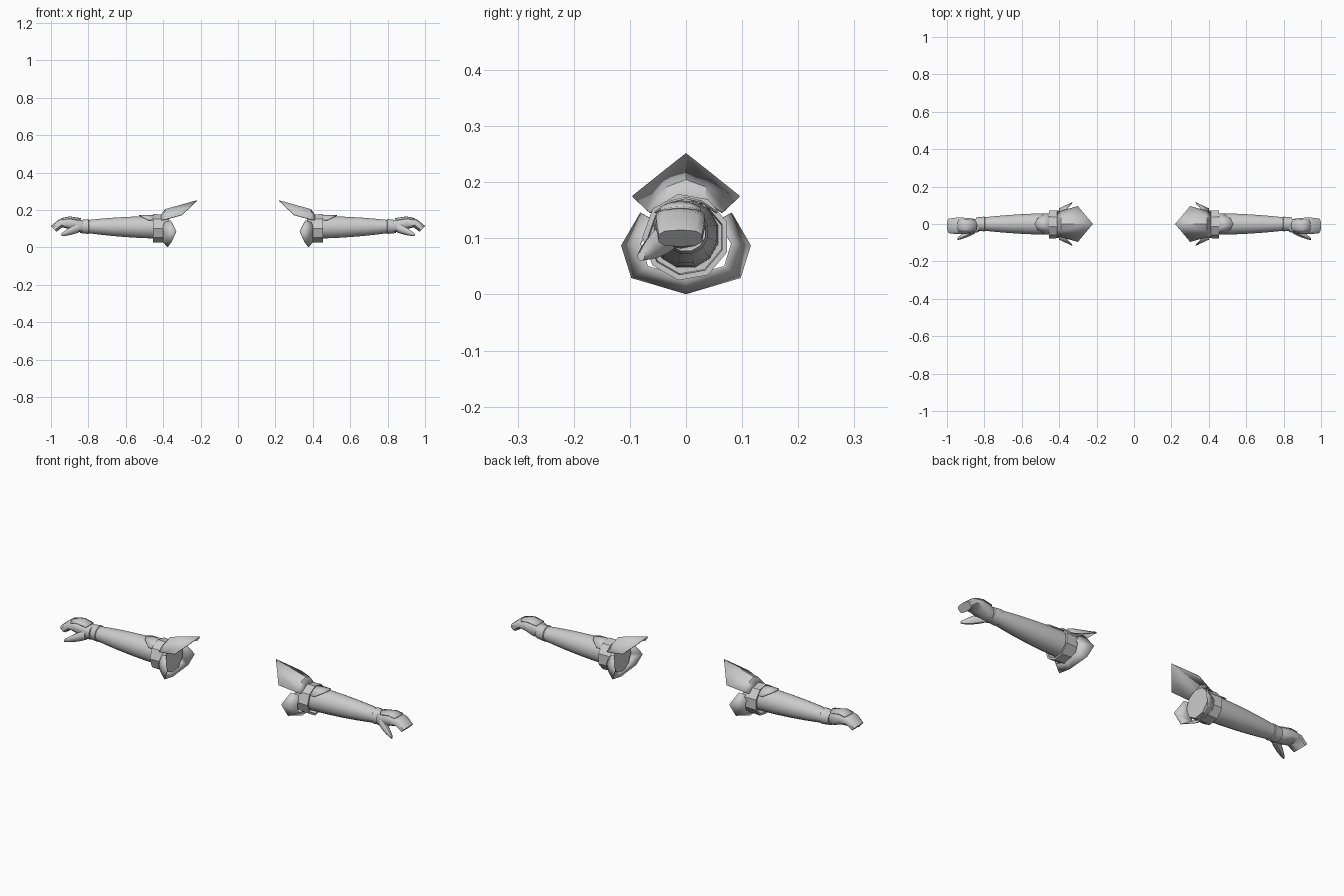
import bpy, math
from mathutils import Vector

if "Cube" in bpy.data.objects:
    bpy.data.objects.remove(bpy.data.objects["Cube"])

grey = bpy.data.materials.new("plain_grey")
grey.use_nodes = True
colour = (0.6, 0.6, 0.6, 1)
grey.diffuse_color = colour
grey.node_tree.nodes["Principled BSDF"].inputs["Base Color"].default_value = colour


def finish(name, rows, faces, angle):
    """Make one mesh for the left arm and mirror it to the right."""
    mesh = bpy.data.meshes.new(name)
    mesh.from_pydata([tuple(point) for row in rows for point in row], [], faces)
    mesh.materials.append(grey)
    part = bpy.data.objects.new(name, mesh)
    bpy.context.collection.objects.link(part)
    bpy.ops.object.select_all(action="DESELECT")
    part.select_set(True)
    bpy.context.view_layer.objects.active = part
    bpy.ops.object.mode_set(mode="EDIT")
    bpy.ops.mesh.select_all(action="SELECT")
    bpy.ops.mesh.normals_make_consistent(inside=False)
    bpy.ops.object.mode_set(mode="OBJECT")
    bpy.ops.object.shade_smooth_by_angle(angle=math.radians(angle))
    part.modifiers.new("other_arm", "MIRROR").use_axis[0] = True
    return part


def strips(rows, closed):
    """Quads between neighbouring rows of equal length."""
    count = len(rows[0])
    columns = count if closed else count - 1
    return [(row * count + i, row * count + (i + 1) % count,
             (row + 1) * count + (i + 1) % count, (row + 1) * count + i)
            for row in range(len(rows) - 1) for i in range(columns)]


def loft(name, rings, angle=50):
    """Closed tube through rings, capped at both ends."""
    count = len(rings[0])
    start = count * (len(rings) - 1)
    caps = [tuple(range(count)), tuple(range(start, start + count))]
    return finish(name, rings, strips(rings, True) + caps, angle)


def sheet(name, rows, angle=25):
    """Thin plate through open rows of points."""
    part = finish(name, rows, strips(rows, False), angle)
    solid = part.modifiers.new("thickness", "SOLIDIFY")
    solid.thickness = 0.004
    solid.offset = 0
    return part


def ring(x, y, z, width, height, sides=12, power=1, tilt=0):
    """Oval across the arm; power below one squares it, tilt leans it along x."""
    points = []
    for i in range(sides):
        turn = math.tau * (i + 0.5) / sides
        c, s = math.cos(turn), math.sin(turn)
        across = math.copysign(abs(c) ** power, c) * width
        up = math.copysign(abs(s) ** power, s) * height
        points.append(Vector((x + up * tilt, y + across, z + up)))
    return points


def arch(middle_x, edge_x, half_width, middle_z, edge_z, power=2):
    """Row across a plate, falling from its middle to both edges."""
    points = []
    for side in (-1, -0.5, 0, 0.5, 1):
        t = abs(side) ** power
        points.append(Vector((middle_x + (edge_x - middle_x) * t,
                              half_width * side,
                              middle_z + (edge_z - middle_z) * t)))
    return points


def steps(count):
    return [i / (count - 1) for i in range(count)]


# Forearm, tapering to the wrist
loft("forearm", [ring(0.4 + 0.42 * t, 0, 0.107 + 0.005 * t,
                      0.06 - 0.025 * t * t, 0.062 - 0.028 * t * t)
                 for t in steps(7)])

# Elbow cuff: faceted band with a recessed mouth around the forearm
loft("elbow_cuff", [ring(x, 0, 0.102, radius, radius, sides=9)
                    for x, radius in ((0.37, 0.074), (0.455, 0.078), (0.455, 0.068), (0.42, 0.066))],
     angle=20)

# Pointed upper elbow guard, stepping up from the cuff
sheet("upper_guard", [arch(0.41, 0.41, 0.065, 0.174, 0.146),
                      arch(0.39, 0.385, 0.07, 0.203, 0.15),
                      arch(0.22, 0.3, 0.095, 0.25, 0.174, power=1)])

# Flared lower elbow guard, drawn in to the cuff
half_rim = [Vector(p) for p in ((0.36, 0.08, 0.145), (0.33, 0.114, 0.087), (0.355, 0.096, 0.03))]
rim = half_rim + [Vector((0.375, 0, 0.002))]
rim += [Vector((p.x, -p.y, p.z)) for p in reversed(half_rim)]
root = [Vector((0.4, p.y * 0.72, 0.1 + (p.z - 0.1) * 0.72)) for p in rim]
sheet("lower_guard", [root, rim])

# Pointed flap on the forearm beside the cuff
sheet("forearm_flap", [arch(0.44, 0.44, 0.055, 0.172, 0.145),
                       arch(0.53, 0.48, 0.055, 0.172, 0.146)])

# Flared glove cuff at the wrist
loft("glove_cuff", [ring(x, 0, 0.112, radius, radius)
                    for x, radius in ((0.795, 0.034), (0.8, 0.041), (0.845, 0.036))], angle=35)

# Palm and the curled block of fingers
loft("hand", [ring(x, -0.01, z, width, height, sides=10, power=0.7, tilt=tilt)
              for x, z, width, height, tilt in (
                  (0.83, 0.113, 0.034, 0.032, 0), (0.87, 0.12, 0.042, 0.037, 0),
                  (0.91, 0.13, 0.045, 0.03, 0), (0.95, 0.128, 0.045, 0.02, 0.5),
                  (0.985, 0.1, 0.04, 0.015, 1))])

# Thumb hanging below the front edge of the palm
thumb_root, thumb_tip = Vector((0.85, -0.03, 0.106)), Vector((0.945, -0.08, 0.068))
thumb = []
for t in steps(5):
    centre = thumb_root.lerp(thumb_tip, t)
    radius = 0.027 - 0.019 * t * t
    thumb.append(ring(*centre, radius * 0.85, radius, sides=8))
loft("thumb", thumb)

# Knuckle plate over the back of the hand
knuckle_rows = [arch(0.84, 0.85, 0.032, 0.155, 0.146),
                arch(0.9, 0.9, 0.035, 0.164, 0.155),
                arch(0.945, 0.935, 0.036, 0.155, 0.149)]
for row in knuckle_rows:
    for point in row:
        point.y -= 0.01
sheet("knuckle_plate", knuckle_rows)
